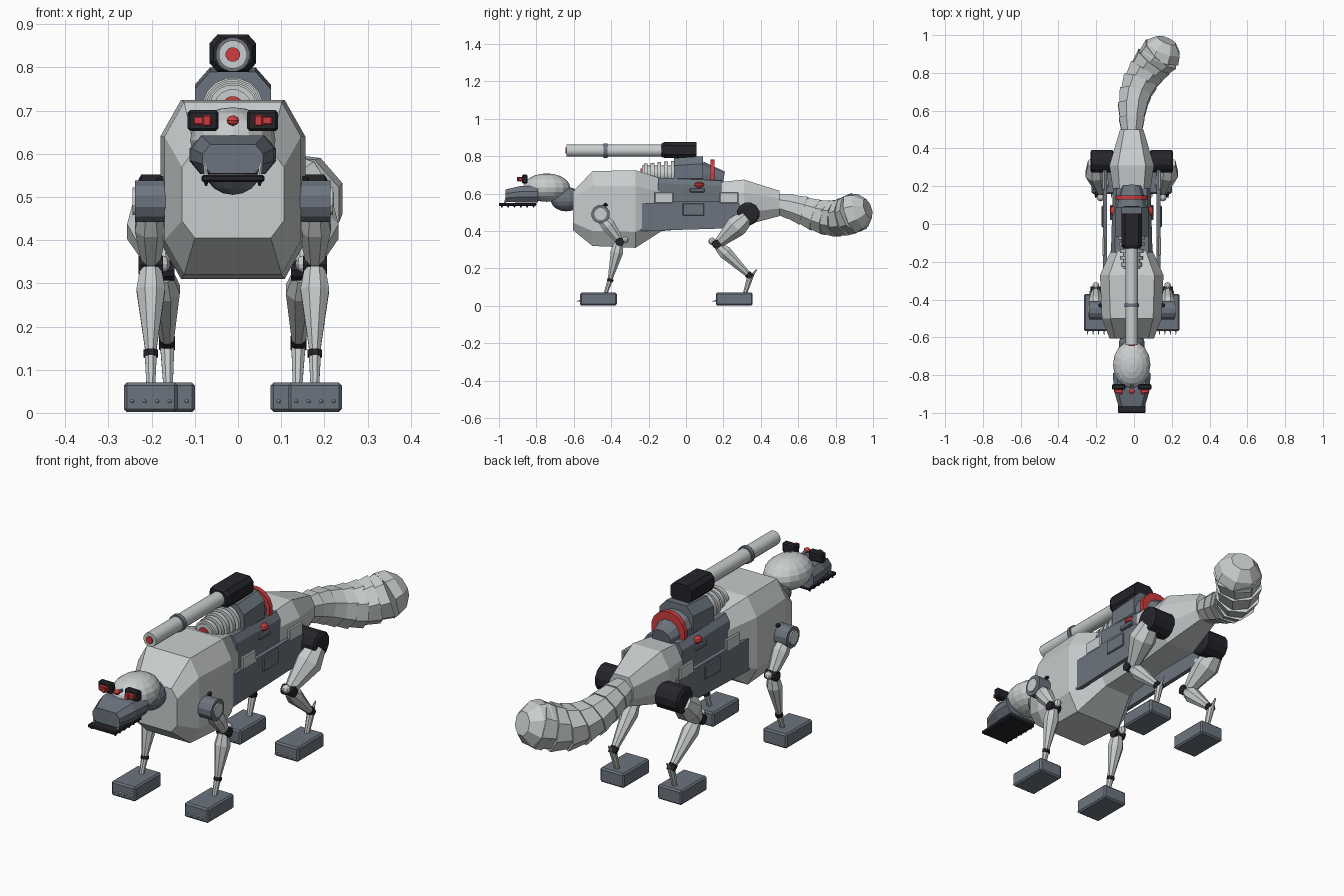
import bpy, bmesh, math
from mathutils import Vector

if "Cube" in bpy.data.objects:
    bpy.data.objects.remove(bpy.data.objects["Cube"])

CX = -0.012  # centre line of the body


def material(name, col):
    m = bpy.data.materials.new(name)
    m.diffuse_color = (*col, 1)
    m.use_nodes = True
    m.node_tree.nodes["Principled BSDF"].inputs["Base Color"].default_value = m.diffuse_color
    return m


LIGHT = material("light grey", (0.58, 0.61, 0.61))
SLATE = material("slate grey", (0.15, 0.175, 0.21))
BLACK = material("black", (0.018, 0.018, 0.024))
RED = material("red", (0.62, 0.045, 0.05))


def finish(name, bm, mat, smooth=False):
    bmesh.ops.recalc_face_normals(bm, faces=bm.faces)
    me = bpy.data.meshes.new(name)
    bm.to_mesh(me)
    bm.free()
    me.materials.append(mat)
    ob = bpy.data.objects.new(name, me)
    bpy.context.collection.objects.link(ob)
    ob.location.x = CX
    if smooth:
        bpy.context.view_layer.objects.active = ob
        ob.select_set(True)
        bpy.ops.object.shade_smooth_by_angle(angle=math.radians(35))
        ob.select_set(False)
    return ob


def loft(name, rings, mat, smooth=False):
    """Skin closed rings of equal length and cap both ends."""
    bm = bmesh.new()
    vs = [[bm.verts.new(p) for p in r] for r in rings]
    n = len(vs[0])
    for a, b in zip(vs, vs[1:]):
        for i in range(n):
            j = (i + 1) % n
            bm.faces.new((a[i], a[j], b[j], b[i]))
    bm.faces.new(vs[0])
    bm.faces.new(vs[-1])
    return finish(name, bm, mat, smooth)


def tube(name, pts, radii, mat, n=8, smooth=False):
    """Round section along a path, rings square to the path."""
    pts = [Vector(p) for p in pts]
    rings = []
    for i, (p, r) in enumerate(zip(pts, radii)):
        d = (pts[min(i + 1, len(pts) - 1)] - pts[max(i - 1, 0)]).normalized()
        ref = Vector((0, 0, 1)) if abs(d.x) > 0.9 else Vector((1, 0, 0))
        u = (ref - d * ref.dot(d)).normalized()
        v = d.cross(u)
        angs = [2 * math.pi * (k + 0.5) / n for k in range(n)]
        rings.append([p + r * (u * math.cos(a) + v * math.sin(a)) for a in angs])
    return loft(name, rings, mat, smooth)


def chamfered(y, hw, z0, z1, cx, cz):
    """Eight-sided ring in the xz plane."""
    right = [(hw - cx, z0), (hw, z0 + cz), (hw, z1 - cz), (hw - cx, z1)]
    return [(x, y, z) for x, z in right] + [(-x, y, z) for x, z in right[::-1]]


def box(name, c, size, mat, bevel=0.0):
    bm = bmesh.new()
    bmesh.ops.create_cube(bm, size=1)
    for v in bm.verts:
        v.co = Vector(c) + Vector([v.co[i] * size[i] for i in range(3)])
    if bevel:
        bmesh.ops.bevel(bm, geom=bm.edges[:], offset=bevel, segments=1, affect='EDGES')
    return finish(name, bm, mat)


def ball(name, c, r, mat, u=14, v=9):
    bm = bmesh.new()
    bmesh.ops.create_uvsphere(bm, u_segments=u, v_segments=v, radius=1)
    for w in bm.verts:
        w.co = Vector(c) + Vector([w.co[i] * r[i] for i in range(3)])
    return finish(name, bm, mat)


# Body shell from chest to hips
loft("body", [chamfered(*r) for r in (
    (-0.605, 0.118, 0.405, 0.61, 0.03, 0.04),
    (-0.50, 0.158, 0.32, 0.72, 0.045, 0.08),
    (-0.27, 0.168, 0.31, 0.725, 0.048, 0.085),
    (-0.13, 0.105, 0.40, 0.68, 0.035, 0.07),
    (0.12, 0.09, 0.42, 0.655, 0.03, 0.06),
    (0.31, 0.118, 0.43, 0.675, 0.045, 0.07),
    (0.50, 0.062, 0.48, 0.615, 0.022, 0.04))], LIGHT)

# Tail of overlapping flared segments
tail = [(0, .48, .548, .058), (0, .56, .53, .074), (.005, .63, .508, .084),
        (.02, .695, .485, .092), (.045, .755, .47, .1), (.08, .81, .468, .106),
        (.118, .86, .48, .11), (.155, .9, .497, .112)]
for i, (a, b) in enumerate(zip(tail, tail[1:])):
    pa, pb = Vector(a[:3]), Vector(b[:3])
    tube(f"tail_segment_{i}", [pa - (pb - pa) * 0.25, pb], [a[3] * 0.88, b[3]], LIGHT)
tube("tail_tip", [(.15, .89, .493), (.168, .932, .507), (.185, .972, .52)],
     [.112, .1, .055], LIGHT)

# Saddle deck and side panels
loft("saddle_deck", [chamfered(y, h, .5, z, .02, .03) for y, h, z in
                     ((-.15, .11, .685), (.19, .1, .67))], SLATE)
for s in (-1, 1):
    outline = [(-.24, .40), (.25, .415), (.285, .45), (.285, .55), (.19, .56),
               (-.08, .56), (-.165, .55), (-.235, .55)]
    loft("side_panel", [[(s * x, y, z) for y, z in outline] for x in (.132, .152)], SLATE)
    for y in (-.118, .23):
        box("panel_plate", (s * .148, y, .578), (.014, .1, .06), LIGHT, .004)
    box("panel_hatch", (s * .153, .04, .515), (.012, .115, .065), SLATE, .004)
    box("deck_vent", (s * .105, .06, .617), (.02, .08, .022), SLATE, .004)
    ball("side_lamp", (s * .085, .07, .645), (.032, .032, .018), RED, 12, 6)

# Turret housing, coils and rear disc
loft("turret_housing", [chamfered(y, h, .64, z, .035, .04) for y, h, z in
                        ((-.065, .088, .79), (.09, .088, .80))], SLATE)
tube("turret_rear", [(0, .08, .69), (0, .2, .67)], [.085, .05], SLATE, 12)
tube("rear_red_disc", [(0, .13, .695), (0, .152, .695)], [.088, .088], RED, 16)
tube("coil_core", [(0, -.235, .705), (0, -.05, .705)], [.045, .045], LIGHT, 16)
for i in range(5):
    y = -.225 + i * .036
    r = .056 + i * .004
    tube("coil_ring", [(0, y, .705), (0, y + .02, .705)], [r, r], LIGHT, 16, True)
tube("coil_lens", [(0, -.244, .71), (0, -.23, .71)], [.024, .024], RED, 12)

# Top gun
tube("gun_barrel", [(0, -.64, .83), (0, -.11, .83)], [.033, .033], LIGHT, 16, True)
tube("barrel_band", [(0, -.44, .83), (0, -.42, .83)], [.04, .04], SLATE, 16, True)
tube("muzzle_lens", [(0, -.645, .83), (0, -.63, .83)], [.017, .017], RED, 12)
loft("gun_breech", [chamfered(y, h, z0, z1, .018, .02) for y, h, z0, z1 in
                    ((-.13, .045, .797, .868), (-.115, .054, .79, .876),
                     (.055, .054, .79, .876))], BLACK)

# Neck, skull, snout and jaw
ball("neck", (0, -.64, .57), (.07, .085, .065), SLATE)
ball("skull", (0, -.745, .632), (.099, .126, .076), LIGHT, 16, 10)
loft("snout", [chamfered(*r) for r in ((-.79, .1, .553, .642, .025, .03),
                                       (-.88, .095, .553, .642, .022, .03),
                                       (-.965, .07, .555, .622, .018, .022))], SLATE)
box("lower_jaw", (0, -.9, .543), (.146, .2, .016), BLACK, .004)
for s in (-1, 1):
    tube("tusk", [(s * .06, -.968, .545), (s * .068, -.962, .585)], [.006, .002], LIGHT, 6)
    for i in range(6):
        y = -.985 + i * .034
        tube("jaw_tooth", [(s * .062, y, .54), (s * .062, y, .526)], [.008, .003], BLACK, 6)
    # Eyes with black frames
    box("eye_frame", (s * .069, -.862, .677), (.072, .03, .048), BLACK, .006)
    box("eye_light", (s * .069, -.885, .677), (.045, .02, .02), RED, .003)
    box("eye_pupil", (s * .06, -.897, .677), (.02, .012, .026), RED, .003)
ball("brow_lamp", (0, -.885, .677), (.015, .015, .012), RED, 10, 6)
tube("brow_lamp_stem", [(0, -.88, .677), (0, -.82, .665)], [.008, .008], SLATE, 6)


def foot(x, y):
    box("foot", (x, y, .036), (.125, .196, .068), SLATE, .007)
    for k in range(4):
        cx = x + (k - 1.5) * .029
        tube("claw", [(cx, y - .09, .028), (cx, y - .12, .023)], [.006, .001], LIGHT, 6)


for s in (-1, 1):
    # Front legs
    x = s * .19
    tube("shoulder", [(s * .14, -.457, .49), (s * .226, -.457, .49)], [.05, .05], SLATE, 12)
    tube("shoulder_cap", [(s * .22, -.457, .49), (s * .232, -.457, .49)], [.033, .033], LIGHT, 12)
    ball("shoulder_bolt", (s * .165, -.43, .54), (.012, .012, .009), BLACK, 8, 5)
    tube("front_upper_leg", [(x, -.45, .47), (x, -.415, .43), (x, -.36, .355)],
         [.03, .04, .024], LIGHT)
    tube("front_knee", [(x - .028, -.354, .342), (x + .028, -.354, .342)], [.023, .023], BLACK, 10)
    ball("front_knee_ball", (x, -.325, .352), (.018, .018, .018), LIGHT, 8, 6)
    tube("front_lower_leg", [(x, -.36, .335), (x, -.37, .285), (x, -.405, .145)],
         [.026, .036, .014], LIGHT)
    tube("front_ankle", [(x, -.403, .145), (x, -.407, .13)], [.018, .018], BLACK)
    tube("front_shank", [(x, -.407, .135), (x, -.43, .065)], [.015, .011], LIGHT)
    foot(x, -.468)

    # Rear legs
    tube("hip", [(s * .095, .332, .492), (s * .102, .332, .492), (s * .212, .332, .492),
                 (s * .219, .332, .492)], [.05, .062, .062, .05], BLACK, 12)
    tube("thigh", [(s * .19, .325, .475), (s * .188, .27, .425), (s * .165, .175, .335)],
         [.045, .062, .028], LIGHT)
    tube("rear_knee", [(s * .135, .163, .33), (s * .195, .163, .33)], [.024, .024], BLACK, 10)
    ball("rear_knee_ball", (s * .165, .14, .345), (.02, .02, .02), LIGHT, 8, 6)
    tube("shin", [(s * .16, .17, .32), (s * .158, .21, .285), (s * .152, .335, .165)],
         [.024, .038, .016], LIGHT)
    tube("rear_ankle", [(s * .152, .328, .172), (s * .152, .35, .152)], [.02, .02], BLACK)
    tube("rear_shank", [(s * .152, .345, .16), (s * .15, .315, .065)], [.018, .012], LIGHT)
    tube("heel_spur", [(s * .152, .34, .145), (s * .152, .378, .195)], [.012, .003], LIGHT, 6)
    foot(s * .15, .258)
